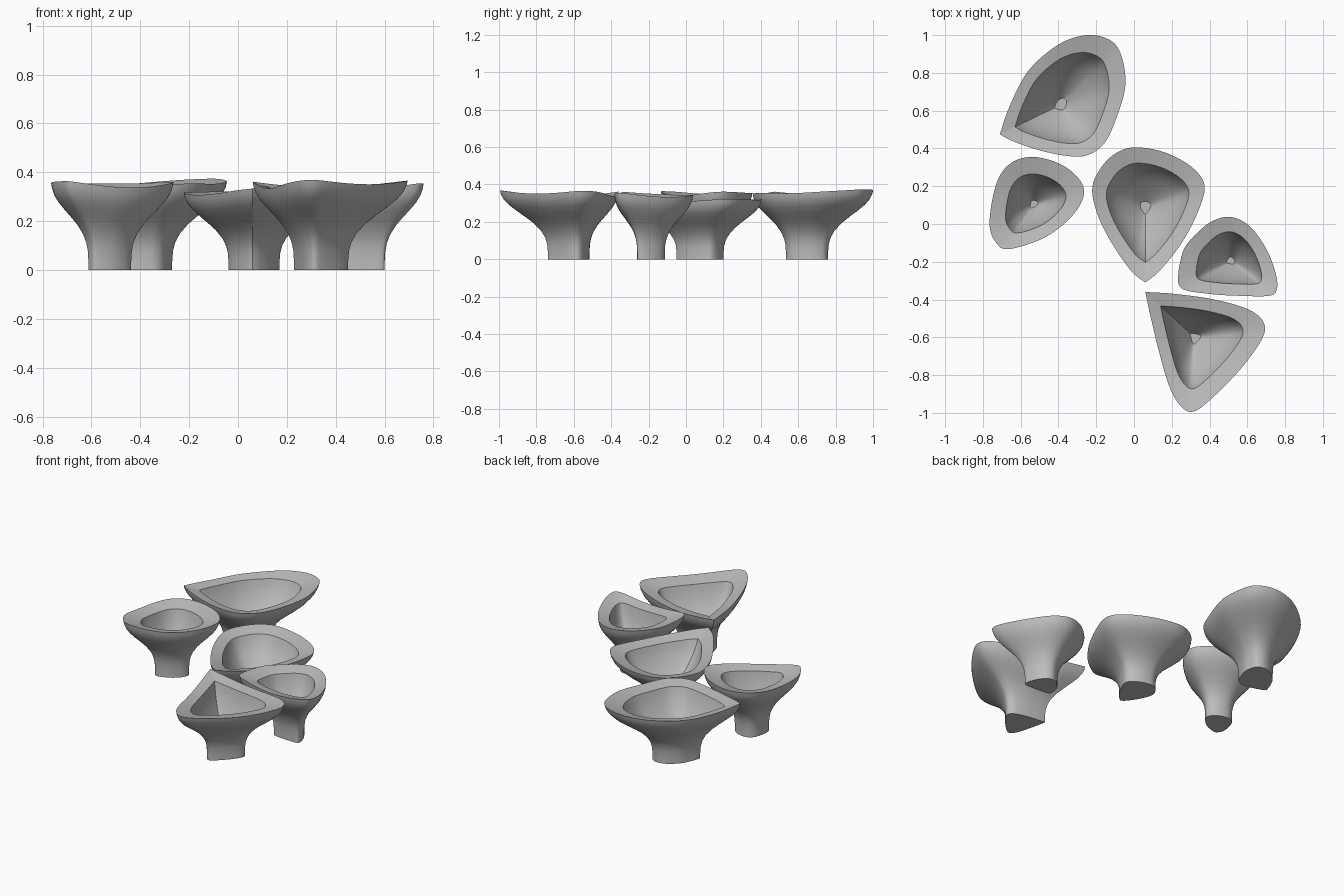
import bpy
import bmesh
from mathutils import Vector

cube = bpy.data.objects.get("Cube")
if cube:
    bpy.data.objects.remove(cube, do_unlink=True)

GREY = (0.5, 0.5, 0.5, 1.0)
material = bpy.data.materials.new("plain_grey")
material.use_nodes = True
material.diffuse_color = GREY
material.node_tree.nodes["Principled BSDF"].inputs["Base Color"].default_value = GREY

STEPS = 6  # samples between two outline points

# Wall profiles: (scale of the rim outline, fraction of the rim height)
OUTER = [(.35, 0), (.35, .1), (.36, .22), (.385, .31), (.44, .41), (.54, .52), (.65, .61),
         (.77, .7), (.88, .79), (.95, .87), (.985, .94), (1, 1)]
# Bowl profile: (scale of the inner lip outline, fraction of the lip height)
BOWL = [(1, 1), (.95, .9), (.87, .78), (.76, .66), (.62, .54), (.48, .44), (.34, .34),
        (.22, .26), (.13, .2)]


def smooth_outline(points, sharp_start):
    """Closed spline through the points, with an optional corner at the first."""
    pts = [Vector(p) for p in points]
    count = len(pts)
    result = []
    for i in range(count):
        b, c = pts[i], pts[(i + 1) % count]
        a, d = pts[i - 1], pts[(i + 2) % count]
        if sharp_start and i == 0:
            a = b
        if sharp_start and i == count - 1:
            d = c
        for s in range(STEPS):
            t = s / STEPS
            result.append(b + 0.5 * t * ((c - a) + t * ((2 * a - 5 * b + 4 * c - d)
                          + t * (3 * (b - c) + d - a))))
    return result


def make_bowl(name, centre, height, lip, points, sharp_start=True, wave=0.07):
    """Flared stem, sloping lip and deep funnel, all from one rim outline."""
    centre = Vector(centre)
    spokes = [p - centre for p in smooth_outline(points, sharp_start)]
    longest = max(s.length for s in spokes)
    rim_z = [height + wave * (s.length / longest - 0.8) for s in spokes]
    bm = bmesh.new()

    def ring(scale, heights):
        return [bm.verts.new((*(centre + s * scale), z)) for s, z in zip(spokes, heights)]

    rings = [ring(k, [z * f for z in rim_z]) for k, f in OUTER]
    lip_z = [z * 0.4 + height * 0.6 - 0.022 for z in rim_z]
    rings += [ring(k * lip, [z * f for z in lip_z]) for k, f in BOWL]
    count = len(spokes)
    for low, high in zip(rings, rings[1:]):
        for i in range(count):
            j = (i + 1) % count
            bm.faces.new((low[i], low[j], high[j], high[i]))
    bm.faces.new(rings[0])
    bm.faces.new(rings[-1])
    bmesh.ops.recalc_face_normals(bm, faces=bm.faces)
    mesh = bpy.data.meshes.new(name)
    bm.to_mesh(mesh)
    bm.free()
    mesh.materials.append(material)
    obj = bpy.data.objects.new(name, mesh)
    bpy.context.collection.objects.link(obj)
    bpy.ops.object.select_all(action="DESELECT")
    obj.select_set(True)
    bpy.context.view_layer.objects.active = obj
    bpy.ops.object.shade_smooth_by_angle(angle=0.6)
    return obj


# Large bowl at the back
make_bowl("back_bowl", (-.39, .63), .36, .75, [
    (-.71, .475), (-.66, .62), (-.56, .81), (-.4, .95), (-.25, 1), (-.13, .975), (-.07, .9),
    (-.045, .74), (-.09, .57), (-.155, .43), (-.245, .365), (-.35, .36), (-.5, .39), (-.645, .44)])

# Small bowl at the side, without a corner
make_bowl("right_bowl", (-.53, .105), .35, .64, [
    (-.765, 0), (-.73, .21), (-.655, .32), (-.535, .355), (-.39, .317), (-.29, .237),
    (-.266, .15), (-.33, .04), (-.47, -.07), (-.655, -.132), (-.725, -.105)], sharp_start=False)

# Drop-shaped bowl in the middle
make_bowl("middle_bowl", (.06, .09), .32, .735, [
    (.06, -.31), (-.02, -.243), (-.13, -.08), (-.2, .07), (-.22, .2), (-.166, .31), (-.087, .38),
    (.01, .406), (.16, .38), (.3, .306), (.372, .21), (.345, .08), (.256, -.095), (.14, -.243)])

# Small bowl on the other side
make_bowl("left_bowl", (.515, -.195), .345, .66, [
    (.235, -.25), (.266, -.13), (.345, -.037), (.425, .02), (.515, .037), (.61, -.01),
    (.694, -.12), (.747, -.25), (.757, -.343), (.715, -.38), (.557, -.38), (.4, -.37), (.25, -.34)])

# Three-cornered bowl at the front
make_bowl("front_bowl", (.32, -.6), .355, .69, [
    (.06, -.36), (.09, -.5), (.135, -.686), (.187, -.86), (.24, -.955), (.303, -.995),
    (.388, -.945), (.557, -.776), (.673, -.617), (.689, -.528), (.61, -.454), (.425, -.4),
    (.214, -.37)])
